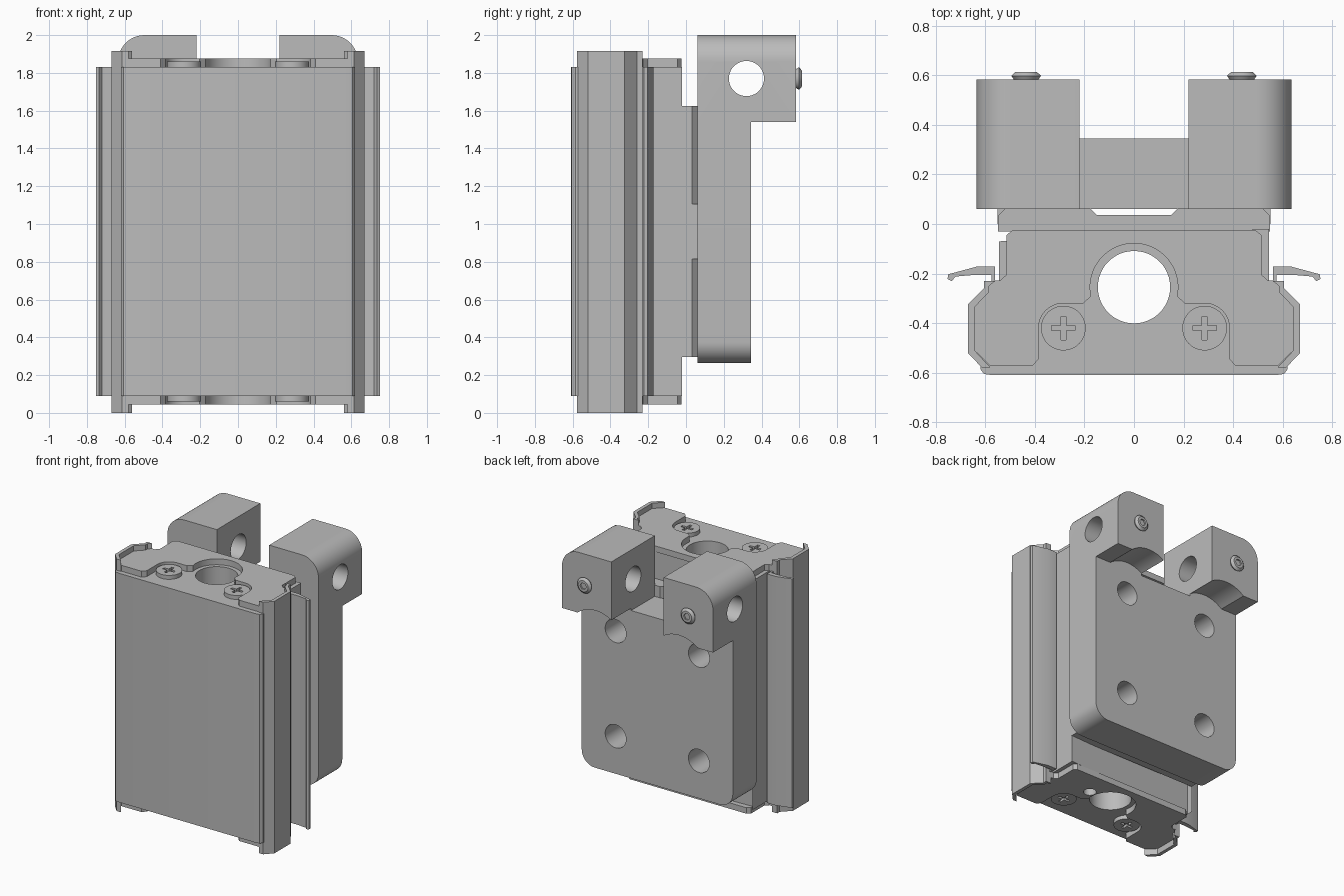
import bpy, bmesh, math
from mathutils import Vector

if "Cube" in bpy.data.objects:
    bpy.data.objects.remove(bpy.data.objects["Cube"])

grey = bpy.data.materials.new("plain grey metal")
grey.use_nodes = True
grey.diffuse_color = (0.5, 0.5, 0.5, 1)
grey.node_tree.nodes["Principled BSDF"].inputs["Base Color"].default_value = (0.5, 0.5, 0.5, 1)

AXES = {"x": lambda u, v, w: (w, u, v),
        "y": lambda u, v, w: (u, w, v),
        "z": lambda u, v, w: (u, v, w)}


def prism(name, pts, lo, hi, axis="z", taper=1.0):
    """Extrude a flat outline along an axis, optionally scaling the far end."""
    put = AXES[axis]
    bm = bmesh.new()
    cu = sum(p[0] for p in pts) / len(pts)
    cv = sum(p[1] for p in pts) / len(pts)
    near = [bm.verts.new(put(u, v, lo)) for u, v in pts]
    far = [bm.verts.new(put(cu + (u - cu) * taper, cv + (v - cv) * taper, hi)) for u, v in pts]
    bm.faces.new(near)
    bm.faces.new(far)
    for i in range(len(pts)):
        j = (i + 1) % len(pts)
        bm.faces.new((near[i], near[j], far[j], far[i]))
    bmesh.ops.recalc_face_normals(bm, faces=bm.faces)
    mesh = bpy.data.meshes.new(name)
    bm.to_mesh(mesh)
    bm.free()
    mesh.materials.append(grey)
    obj = bpy.data.objects.new(name, mesh)
    bpy.context.collection.objects.link(obj)
    smooth(obj)
    return obj


def smooth(obj):
    obj.data.polygons.foreach_set("use_smooth", [True] * len(obj.data.polygons))
    obj.data.set_sharp_from_angle(angle=math.radians(25))


def arc(u, v, r, start, end, n=12):
    steps = [math.radians(start + (end - start) * i / n) for i in range(n + 1)]
    return [(u + r * math.cos(a), v + r * math.sin(a)) for a in steps]


def circle(u, v, r, n=48):
    return arc(u, v, r, 0, 360, n)[:-1]


def box(u0, u1, v0, v1):
    return [(u0, v0), (u1, v0), (u1, v1), (u0, v1)]


def flip(pts, s):
    return [(s * u, v) for u, v in pts]


def both(half):
    """Close a right-hand outline with its mirror image."""
    return half + flip(half[::-1], -1)


def cut(obj, *cutters):
    """Subtract cutters, bake the result and drop the cutters."""
    for c in cutters:
        c.hide_render = True
        mod = obj.modifiers.new("cut", "BOOLEAN")
        mod.operation, mod.solver, mod.object = "DIFFERENCE", "EXACT", c
    bpy.context.view_layer.update()
    deps = bpy.context.evaluated_depsgraph_get()
    mesh = bpy.data.meshes.new_from_object(obj.evaluated_get(deps))
    obj.modifiers.clear()
    obj.data = mesh
    for c in cutters:
        bpy.data.objects.remove(c)
    smooth(obj)


LOW, HIGH = 0.09, 1.83          # main extrusion ends
BORE = (0, -0.255)
SCREW_X, SCREW_Y = 0.285, -0.42

# Main body with through bore and a small blind hole underneath
half = [(0.545, -0.02), (0.545, -0.23), (0.6, -0.23), (0.6, -0.27), (0.65, -0.33),
        (0.65, -0.52), (0.6, -0.575)]
notch = [(-0.545, -0.11), (-0.535, -0.09), (-0.545, -0.07)]
body = prism("main_body", both(half) + notch, LOW, HIGH)
cut(body, prism("bore_cutter", circle(*BORE, 0.146), -1, 3))

# Front panel
prism("front_panel", both([(0.62, -0.57), (0.62, -0.585), (0.605, -0.605), (0.57, -0.61)]), LOW, HIGH)

# Side rails and thin side lips
for s, side in ((1, "left"), (-1, "right")):
    rail = [(0.56, -0.23), (0.605, -0.23), (0.605, -0.26), (0.67, -0.325), (0.67, -0.52),
            (0.615, -0.578), (0.58, -0.578), (0.643, -0.51), (0.643, -0.335), (0.585, -0.275),
            (0.585, -0.25)]
    prism(side + "_side_rail", flip(rail, s), 0, 1.915)
    lip = [(0.56, -0.235), (0.56, -0.172), (0.635, -0.172), (0.75, -0.203), (0.752, -0.222),
           (0.735, -0.23), (0.72, -0.212), (0.64, -0.205), (0.575, -0.205), (0.575, -0.235)]
    prism(side + "_side_lip", flip(lip, s), LOW, HIGH)

# End caps with a scalloped front edge, cross-head screws at both ends
cap = ([(0.49, -0.025), (0.515, -0.045), (0.515, -0.205), (0.54, -0.228), (0.585, -0.23),
        (0.585, -0.275), (0.643, -0.335), (0.643, -0.51), (0.58, -0.573), (0.41, -0.573),
        (0.385, -0.545)]
       + arc(SCREW_X, SCREW_Y, 0.1, 0, 90)
       + [(0.205, -0.32)] + arc(0, BORE[1], 0.177, -12, 90, 20)[:-1])
for end, lo, hi in (("bottom", 0.045, LOW), ("top", HIGH, 1.875)):
    prism(end + "_end_cap", both(cap), lo, hi)
    for s, side in ((1, "left"), (-1, "right")):
        x = s * SCREW_X
        z0, z1 = (HIGH, HIGH + 0.03) if end == "top" else (LOW - 0.03, LOW)
        head = prism(f"{end}_{side}_screw", circle(x, SCREW_Y, 0.09), z0, z1)
        face = z1 if end == "top" else z0
        a, b = 0.047, 0.01
        plus = [(x + u, SCREW_Y + v) for u, v in
                [(a, -b), (a, b), (b, b), (b, a), (-b, a), (-b, b), (-a, b), (-a, -b),
                 (-b, -b), (-b, -a), (b, -a), (b, -b)]]
        cut(head, prism("cross_cutter", plus, face - 0.02, face + 0.02))
blind = [prism("blind_cutter", circle(0.225, -0.21, 0.045, 32), -0.1, 0.3) for _ in range(2)]
cut(bpy.data.objects["bottom_end_cap"], blind[0])
cut(body, blind[1])

# Rear slide block with a shallow central groove and side keys
slide = [(0.548, -0.03), (0.548, 0.033), (0.52, 0.062), (0.175, 0.062), (0.15, 0.037)]
prism("slide_block", both(slide), 0.295, 1.625)
for s, side in ((1, "left"), (-1, "right")):
    prism(side + "_slide_key", flip(box(0.5, 0.55, 0, 0.06), s), 0.815, 1.105)

# Mounting plate with rounded lower corners and four holes
W, BACK, FRONT, SHELF = 0.635, 0.345, 0.06, 1.54
plate = prism("mounting_plate",
              both([(W, SHELF)] + arc(W - 0.11, 0.375, 0.11, 0, -90)), FRONT, BACK, "y")
cut(plate, *[prism("hole_cutter", circle(x, z, 0.088), FRONT - 0.02, BACK + 0.1, "y")
             for x in (-0.35, 0.35) for z in (0.55, 1.35)])

# Lugs with pin holes, tool clearance scallops and set screws
for s, side in ((1, "left"), (-1, "right")):
    outline = [(0.22, SHELF), (W, SHELF)] + arc(W - 0.14, 1.86, 0.14, 0, 90) + [(0.22, 2.0)]
    lug = prism(side + "_lug", flip(outline, s), FRONT, 0.583, "y")
    cut(lug, prism("pin_cutter", circle(0.32, 1.77, 0.093), -1, 1, "x"),
        prism("scallop_cutter", circle(s * 0.35, 1.35, 0.245, 64), BACK, 0.8, "y"))
    x = s * 0.435
    prism(side + "_set_screw_neck", circle(x, 1.77, 0.045, 32), 0.575, 0.598, "y", 1.33)
    tip = prism(side + "_set_screw_tip", circle(x, 1.77, 0.06, 32), 0.598, 0.614, "y", 0.7)
    cut(tip, prism("hex_cutter", circle(x, 1.77, 0.026, 6), 0.603, 0.7, "y"))
